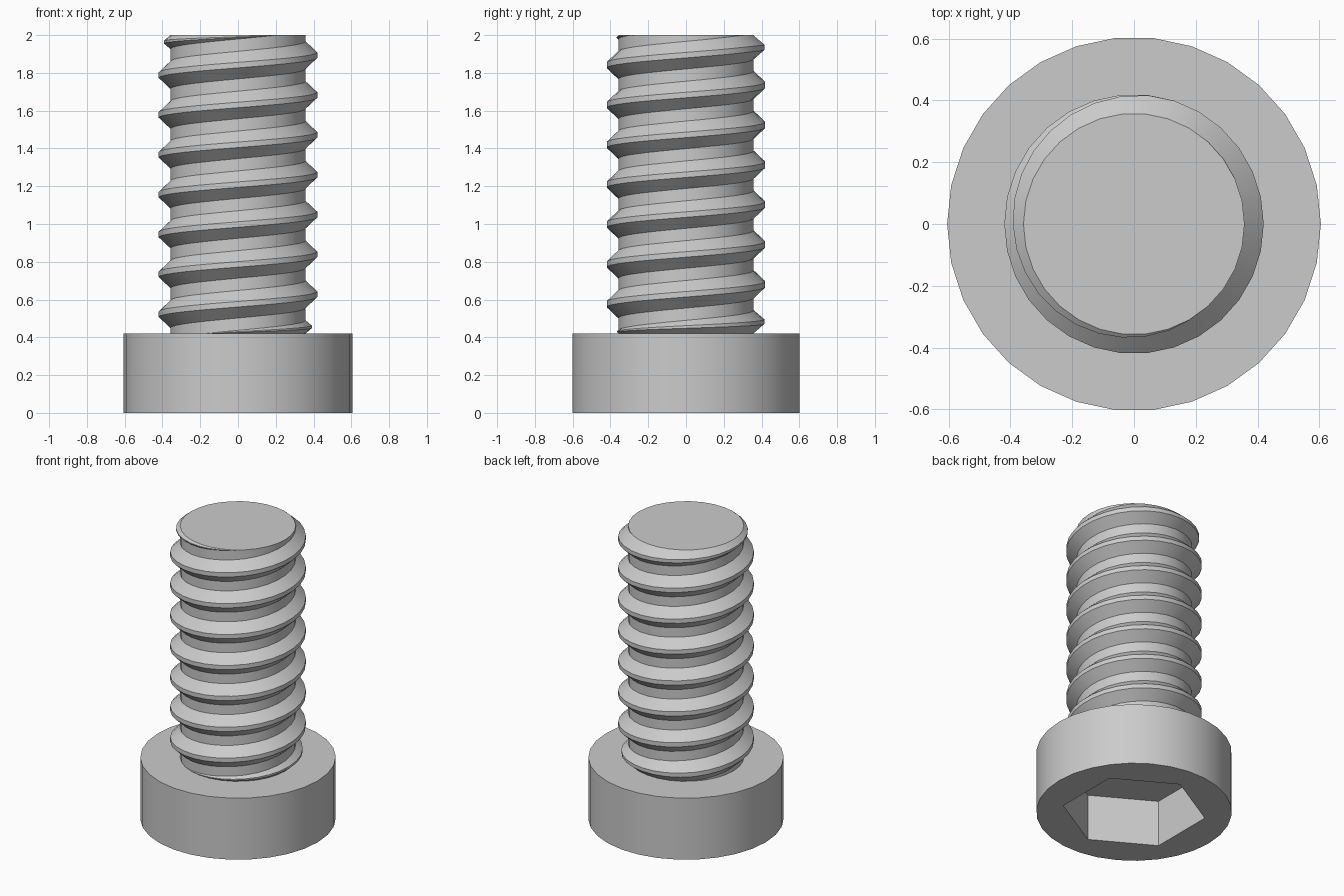
import bpy
import bmesh
from math import sin, cos, pi, radians

if "Cube" in bpy.data.objects:
    bpy.data.objects.remove(bpy.data.objects["Cube"], do_unlink=True)

SIDES = 30
HEAD_TOP, TIP = 0.42, 2.0
HEAD_R, SOCKET_R, SOCKET_DEPTH = 0.605, 0.444, 0.316
ROOT_R, DEPTH = 0.358, 0.062
PITCH, RIDGE = 0.211, 0.146   # thread pitch and height of the ridge at its base
CREST_Z = 1.894               # crest height of the top turn at +x

steel = bpy.data.materials.new("grey steel")
steel.use_nodes = True
grey = (0.6, 0.6, 0.6, 1.0)
steel.diffuse_color = grey
steel.node_tree.nodes["Principled BSDF"].inputs["Base Color"].default_value = grey


def finish(bm, name):
    bmesh.ops.recalc_face_normals(bm, faces=bm.faces)
    mesh = bpy.data.meshes.new(name)
    bm.to_mesh(mesh)
    bm.free()
    mesh.materials.append(steel)
    obj = bpy.data.objects.new(name, mesh)
    bpy.context.collection.objects.link(obj)
    bpy.ops.object.select_all(action='DESELECT')
    obj.select_set(True)
    bpy.context.view_layer.objects.active = obj
    bpy.ops.object.shade_smooth_by_angle(angle=radians(30))
    return obj


def ring(bm, count, radius, z, start=0.0):
    angles = [start + 2 * pi * i / count for i in range(count)]
    return [bm.verts.new((radius * cos(a), radius * sin(a), z)) for a in angles]


def wall(bm, lower, upper):
    for i in range(len(lower)):
        j = (i + 1) % len(lower)
        bm.faces.new((lower[i], lower[j], upper[j], upper[i]))


def loop_edges(bm, verts):
    return [bm.edges.get((verts[i - 1], verts[i])) for i in range(len(verts))]


# Head: round cap with a hexagonal socket in its underside
bm = bmesh.new()
rim_low = ring(bm, SIDES, HEAD_R, 0)
rim_high = ring(bm, SIDES, HEAD_R, HEAD_TOP)
hex_low = ring(bm, 6, SOCKET_R, 0, pi / 2)
hex_high = ring(bm, 6, SOCKET_R, SOCKET_DEPTH, pi / 2)
wall(bm, rim_low, rim_high)
wall(bm, hex_low, hex_high)
bm.faces.new(rim_high)
bm.faces.new(hex_high)
bmesh.ops.triangle_fill(bm, use_beauty=True,
                        edges=loop_edges(bm, rim_low) + loop_edges(bm, hex_low))
finish(bm, "head")


# Threaded shank: one helical ridge that fades out at both ends
def clamp(z):
    return min(max(z, HEAD_TOP), TIP)


bm = bmesh.new()
rows = []
for n in range(-9 * SIDES, 3 * SIDES):
    a = 2 * pi * n / SIDES
    centre = CREST_Z + PITCH * n / SIDES
    low, high = clamp(centre - RIDGE / 2), clamp(centre + RIDGE / 2)
    span = high - low
    crest = ROOT_R + DEPTH * min(1, 1.1 * span / RIDGE)
    profile = ((ROOT_R, low), (crest, low + 0.4 * span),
               (crest, low + 0.6 * span), (ROOT_R, high))
    if span < 0.001:
        profile = ((ROOT_R, low),) * 4
    rows.append([bm.verts.new((r * cos(a), r * sin(a), z)) for r, z in profile])

for n in range(len(rows) - 1):
    here, ahead = rows[n], rows[n + 1]
    for k in range(3):
        bm.faces.new((here[k], ahead[k], ahead[k + 1], here[k + 1]))
    # Flat root between this turn and the next
    if n + SIDES + 1 < len(rows):
        bm.faces.new((here[3], ahead[3], rows[n + SIDES + 1][0], rows[n + SIDES][0]))

# Flat tip, welded to the top turn
bm.faces.new(ring(bm, SIDES, ROOT_R, TIP))
bmesh.ops.remove_doubles(bm, verts=bm.verts, dist=0.0005)
finish(bm, "threaded_shank")
